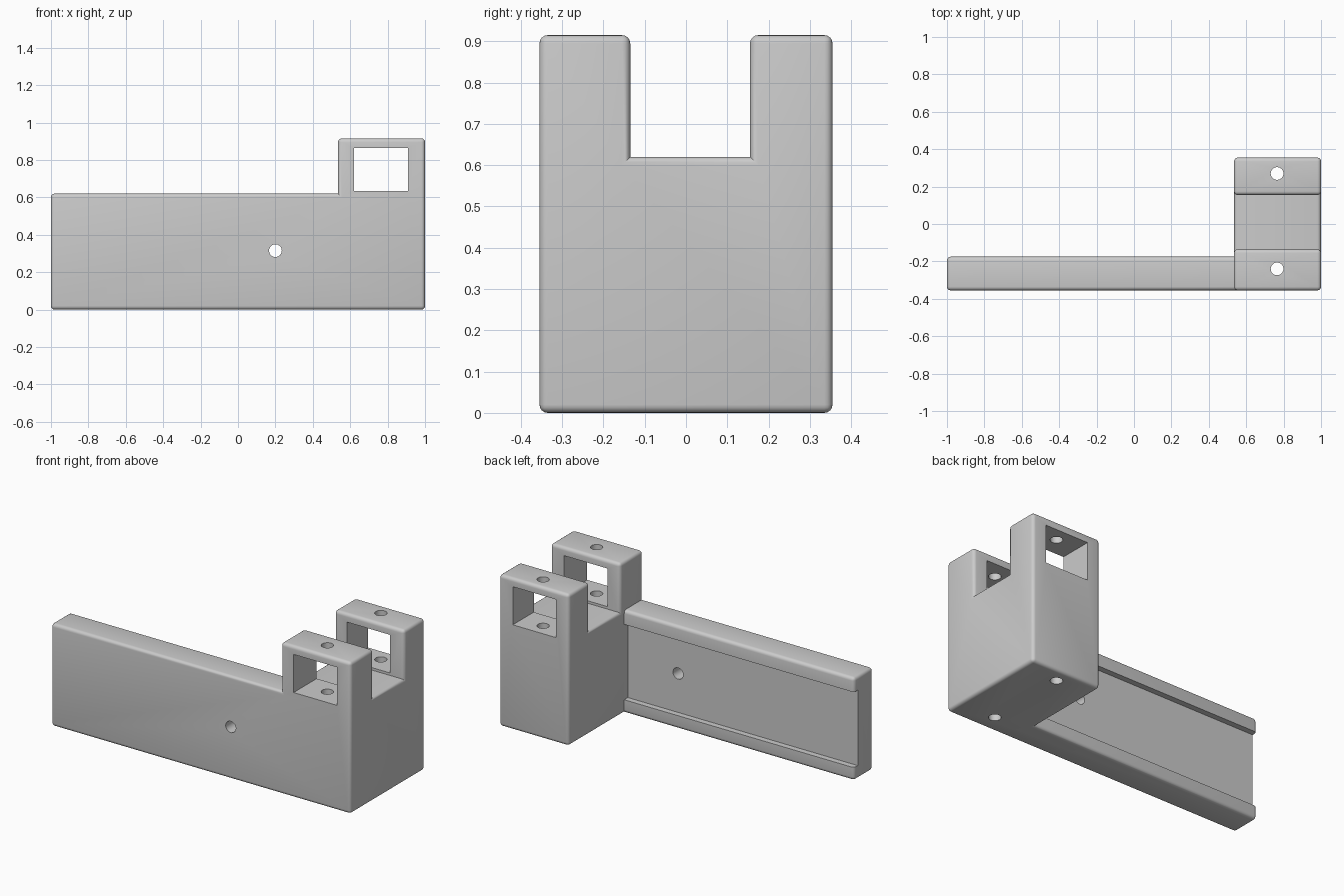
import bpy, bmesh
from math import radians

if "Cube" in bpy.data.objects:
    bpy.data.objects.remove(bpy.data.objects["Cube"])

grey = bpy.data.materials.new("plain grey")
grey.use_nodes = True
colour = (0.6, 0.6, 0.6, 1)
grey.diffuse_color = colour
grey.node_tree.nodes["Principled BSDF"].inputs["Base Color"].default_value = colour


def finish(name, bm):
    mesh = bpy.data.meshes.new(name)
    bmesh.ops.recalc_face_normals(bm, faces=bm.faces)
    bm.to_mesh(mesh)
    bm.free()
    mesh.materials.append(grey)
    obj = bpy.data.objects.new(name, mesh)
    bpy.context.collection.objects.link(obj)
    return obj


def prism(name, profile, x0, x1):
    """Extrude a closed (y, z) profile along x."""
    bm = bmesh.new()
    face = bm.faces.new([bm.verts.new((x0, y, z)) for y, z in profile])
    out = bmesh.ops.extrude_face_region(bm, geom=[face])
    moved = [g for g in out["geom"] if isinstance(g, bmesh.types.BMVert)]
    bmesh.ops.translate(bm, verts=moved, vec=(x1 - x0, 0, 0))
    return finish(name, bm)


def box(name, x0, x1, y0, y1, z0, z1):
    return prism(name, [(y0, z0), (y1, z0), (y1, z1), (y0, z1)], x0, x1)


def drill(name, location, rotation=(0, 0, 0)):
    bpy.ops.mesh.primitive_cylinder_add(vertices=32, radius=0.034, depth=3,
                                        location=location, rotation=rotation)
    obj = bpy.context.object
    obj.name = name
    obj.data.materials.append(grey)
    return obj


def combine(target, tool, operation):
    """Apply a boolean and discard the tool object."""
    bpy.context.view_layer.objects.active = target
    mod = target.modifiers.new("boolean", 'BOOLEAN')
    mod.operation, mod.solver, mod.object = operation, 'EXACT', tool
    bpy.ops.object.modifier_apply(modifier=mod.name)
    bpy.data.objects.remove(tool)


# Forked block and long arm joined into one solid
front, back, step, top, side = -0.355, 0.355, 0.62, 0.915, 0.535
body = prism("bracket_body", [(front, 0), (back, 0), (back, top), (0.155, top),
                              (0.155, step), (-0.135, step), (-0.135, top),
                              (front, top)], side, 1)
combine(body, box("arm", -1, side + 0.1, front, -0.175, 0, step), 'UNION')

# Round the outer edges, leaving inner corners sharp
bm = bmesh.new()
bm.from_mesh(body.data)
bmesh.ops.remove_doubles(bm, verts=bm.verts, dist=0.0001)
bmesh.ops.dissolve_limit(bm, angle_limit=radians(1), verts=bm.verts, edges=bm.edges)
bm.normal_update()
outer = [e for e in bm.edges if e.is_convex and e.calc_face_angle(0) > 0.5]
bmesh.ops.bevel(bm, geom=outer, offset=0.02, segments=4, profile=0.5,
                affect='EDGES', clamp_overlap=True)
bm.to_mesh(body.data)
bm.free()

# Windows through both prongs, channel along the back of the arm
combine(body, box("window_cutter", 0.62, 0.908, -1, 1, 0.635, 0.865), 'DIFFERENCE')
combine(body, box("channel_cutter", -1.2, side, -0.21, -0.1, 0.08, 0.535), 'DIFFERENCE')

# Screw holes
for y in (-0.24, 0.27):
    combine(body, drill("prong_drill", (0.765, y, 0.5)), 'DIFFERENCE')
combine(body, drill("arm_drill", (0.2, 0, 0.315), (radians(90), 0, 0)), 'DIFFERENCE')

bpy.ops.object.select_all(action='DESELECT')
body.select_set(True)
bpy.context.view_layer.objects.active = body
bpy.ops.object.shade_smooth_by_angle(angle=radians(30))
